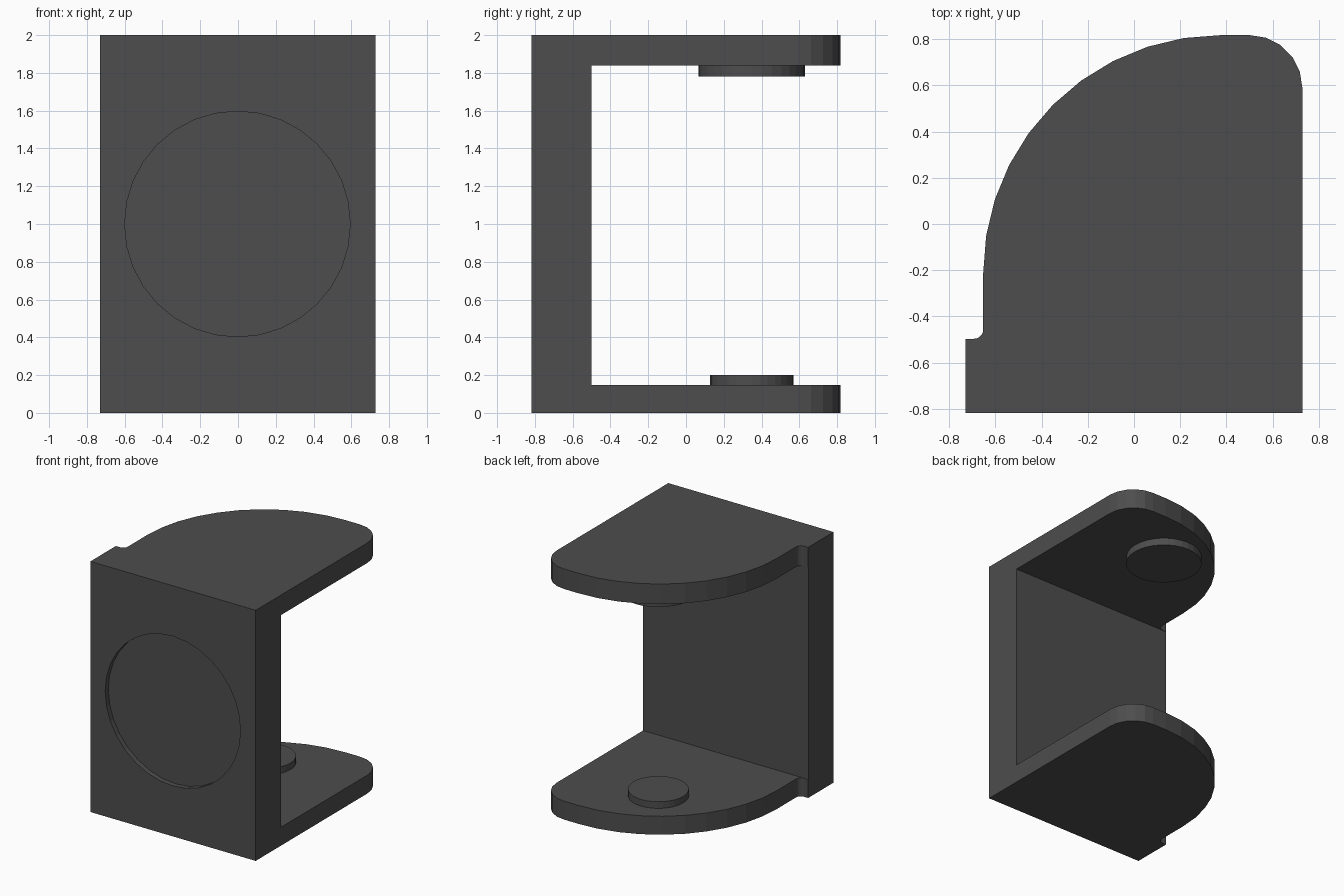
import bpy, bmesh
from math import radians, sin, cos, pi
from mathutils import Matrix, Vector

if "Cube" in bpy.data.objects:
    bpy.data.objects.remove(bpy.data.objects["Cube"])

# Dark grey finish shared by every part
dark = bpy.data.materials.new("dark_grey")
dark.diffuse_color = (0.075, 0.075, 0.075, 1)
dark.use_nodes = True
dark.node_tree.nodes["Principled BSDF"].inputs["Base Color"].default_value = dark.diffuse_color


def make_object(name, bm):
    bmesh.ops.recalc_face_normals(bm, faces=bm.faces[:])
    mesh = bpy.data.meshes.new(name)
    bm.to_mesh(mesh)
    bm.free()
    mesh.materials.append(dark)
    ob = bpy.data.objects.new(name, mesh)
    bpy.context.collection.objects.link(ob)
    return ob


def arc(cx, cy, r, start, end, steps):
    return [(cx + r * cos(radians(start + (end - start) * i / steps)),
             cy + r * sin(radians(start + (end - start) * i / steps)))
            for i in range(steps + 1)]


def prism(name, outline, z0, z1):
    bm = bmesh.new()
    face = bm.faces.new([bm.verts.new((x, y, z0)) for x, y in outline])
    ext = bmesh.ops.extrude_face_region(bm, geom=[face])
    verts = [v for v in ext["geom"] if isinstance(v, bmesh.types.BMVert)]
    bmesh.ops.translate(bm, verts=verts, vec=Vector((0, 0, z1 - z0)))
    # the starting face stays as the bottom cap
    if not any(all(abs(v.co.z - z0) < 1e-6 for v in f.verts) for f in bm.faces):
        bm.faces.new([v for v in bm.verts if abs(v.co.z - z0) < 1e-6])
    return make_object(name, bm)


def disc(name, centre, radius, depth, rotation=Matrix()):
    bm = bmesh.new()
    bmesh.ops.create_cone(bm, cap_ends=True, segments=32, radius1=radius,
                          radius2=radius, depth=depth,
                          matrix=Matrix.Translation(centre) @ rotation)
    return make_object(name, bm)


def cut(target, cutter):
    mod = target.modifiers.new(cutter.name, 'BOOLEAN')
    mod.operation = 'DIFFERENCE'
    mod.solver = 'EXACT'
    mod.object = cutter
    cutter.hide_render = True
    cutter.display_type = 'WIRE'
    cutter.hide_set(True)


# Bracket outline seen from above: square back plate, rounded arms
outline = [(-0.73, -0.818), (0.729, -0.818)]
outline += arc(0.501, 0.590, 0.228, 0, 90, 5)       # tight corner
outline += arc(0.377, -0.212, 1.03, 90, 180, 10)    # broad sweep
outline += arc(-0.693, -0.457, 0.04, 0, -90, 5)     # fillet at the ledge
outline += [(-0.73, -0.497)]
bracket = prism("bracket", outline, 0, 2)

# Gap between the two arms
gap = prism("gap_cutter", [(-1, -0.5), (1, -0.5), (1, 1), (-1, 1)], 0.147, 1.84)
cut(bracket, gap)

# Shallow round recess in the front
recess = disc("recess_cutter", (-0.003, -0.878, 1.0), 0.597, 0.2,
              Matrix.Rotation(pi / 2, 4, 'X'))
cut(bracket, recess)

# Pivot bosses facing each other on the arms (slightly sunk in)
for name, radius, z0, z1 in (("upper_boss", 0.282, 1.782, 1.85),
                             ("lower_boss", 0.22, 0.137, 0.2)):
    disc(name, (0.0, 0.348, (z0 + z1) / 2), radius, z1 - z0)
